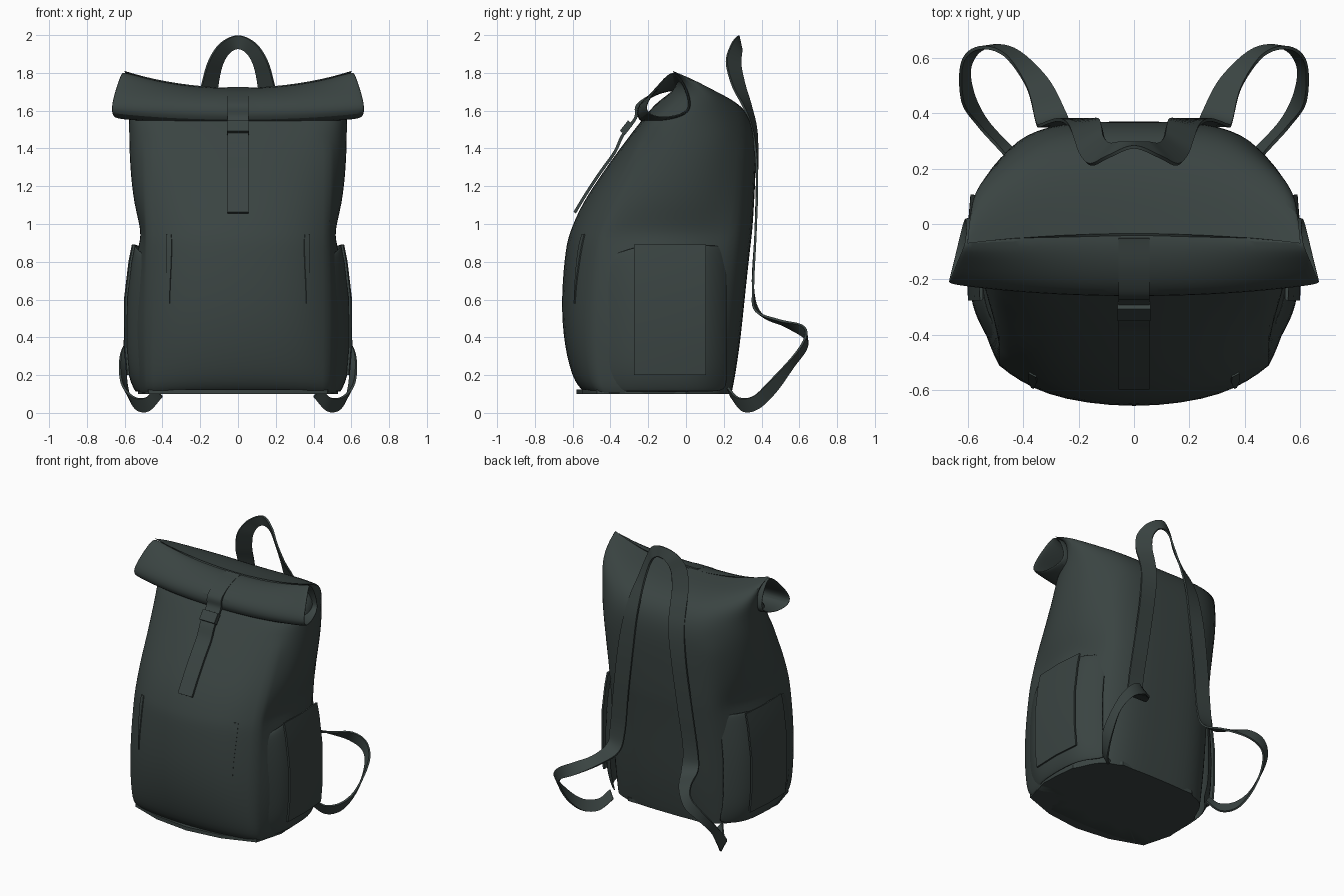
import bpy, bmesh, math
from mathutils import Vector

if "Cube" in bpy.data.objects:
    bpy.data.objects.remove(bpy.data.objects["Cube"])

fabric = bpy.data.materials.new("dark green grey fabric")
fabric.diffuse_color = (0.042, 0.057, 0.054, 1)
fabric.use_nodes = True
fabric.node_tree.nodes["Principled BSDF"].inputs["Base Color"].default_value = fabric.diffuse_color


def grid(name, rows, closed=False, caps=0, solid=0, sub=0, angle=60, creases=(), crease_bottom=False):
    """Skin a list of point rows; optional wrap, end caps, thickness and smoothing."""
    bm = bmesh.new()
    vs = [[bm.verts.new(p) for p in r] for r in rows]
    n = len(rows[0])
    for a, b in zip(vs, vs[1:]):
        for i in range(n if closed else n - 1):
            j = (i + 1) % n
            bm.faces.new((a[i], a[j], b[j], b[i]))
    if caps:
        bm.faces.new(vs[0])
    if caps > 1:
        bm.faces.new(vs[-1])
    cl = bm.edges.layers.float.new("crease_edge")
    for c, v in creases:
        for a, b in zip(vs[:9], vs[1:9]):
            bm.edges.get((a[c], b[c]))[cl] = v
    if crease_bottom:
        for i in range(n):
            bm.edges.get((vs[0][i], vs[0][(i + 1) % n]))[cl] = 1
    bmesh.ops.recalc_face_normals(bm, faces=bm.faces[:])
    me = bpy.data.meshes.new(name)
    bm.to_mesh(me)
    bm.free()
    ob = bpy.data.objects.new(name, me)
    bpy.context.collection.objects.link(ob)
    me.materials.append(fabric)
    bpy.ops.object.select_all(action='DESELECT')
    ob.select_set(True)
    bpy.context.view_layer.objects.active = ob
    bpy.ops.object.shade_smooth_by_angle(angle=math.radians(angle))
    if solid:
        m = ob.modifiers.new("thickness", 'SOLIDIFY')
        m.thickness, m.offset = solid, 0
        if not sub:
            ob.modifiers.new("crisp rim", 'EDGE_SPLIT').split_angle = math.radians(50)
    if sub:
        m = ob.modifiers.new("smooth", 'SUBSURF')
        m.levels = m.render_levels = sub
    return ob


def spline(pts, steps=6):
    """Catmull-Rom through vectors."""
    p = [Vector(q) for q in pts]
    p = [2 * p[0] - p[1]] + p + [2 * p[-1] - p[-2]]
    out = []
    for a, b, c, d in zip(p, p[1:], p[2:], p[3:]):
        for k in range(steps):
            t = k / steps
            out.append(0.5 * (2 * b + (c - a) * t + (2 * a - 5 * b + 4 * c - d) * t * t
                              + (3 * b - a - 3 * c + d) * t ** 3))
    return out + [p[-2]]


def ribbon(name, path, widths, solid=0.012):
    c, w = spline(path), spline(widths)
    return grid(name, [(a - b / 2, a + b / 2) for a, b in zip(c, w)], solid=solid, angle=40)


# Main bag: z, back y, side x, front corner x, corner y, front y, lift of the sides
levels = [
    (0.10, .24, .535, .475, -.45, -.52, 0), (0.14, .25, .55, .487, -.49, -.60, 0),
    (0.35, .285, .575, .487, -.515, -.66, 0), (0.60, .31, .575, .487, -.51, -.68, 0),
    (0.88, .34, .54, .487, -.47, -.655, 0), (0.95, .35, .515, .487, -.45, -.635, 0),
    (1.10, .36, .56, .49, -.395, -.575, 0), (1.30, .37, .58, .49, -.30, -.435, 0),
    (1.45, .37, .585, .49, -.235, -.32, 0), (1.56, .345, .585, .50, -.18, -.23, .01),
    (1.64, .28, .59, .52, -.02, -.17, .04), (1.69, .15, .60, .53, .0, -.08, .08),
    (1.71, -.03, .61, .54, -.03, -.03, .10)]
rows = []
for z, yb, xs, xf, yc, yf, lift in levels:
    def Y(t):
        return yb + (yc - yb) * t
    half = [(.28, yb), (.42, Y(.1)), (xs - .035, Y(.32)), (xs, Y(.58)), (xs - .02, Y(.82)),
            (xf, yc), (.34, yc + .7 * (yf - yc))]
    ring = [(0, yb)] + half + [(0, yf)] + [(-x, y) for x, y in reversed(half)]
    rows.append([(x, y - lift * .4 * (x / .6) ** 2, z + lift * (x / .6) ** 2) for x, y in ring])
bag = grid("bag_body", rows, closed=True, caps=1, sub=2, crease_bottom=True,
           creases=((6, .9), (10, .9), (2, .3), (14, .3)))

# Flat base plate
base = [(.29, .235), (.51, .0), (.53, -.27), (.475, -.47), (.25, -.55), (0, -.58)]
base = base + [(-x, y) for x, y in reversed(base[:-1])]
grid("base_plate", [[(x, y, z) for x, y in base] for z in (.1, .125)], closed=True, caps=2, angle=30)

# Rolled top: hollow sleeve, sections given as end (y, z, x) and centre (y, z)
end = [(-.07, 1.825, .61), (-.13, 1.75, .64), (-.21, 1.65, .67), (-.215, 1.585, .675),
       (-.12, 1.555, .65), (.01, 1.585, .62), (.025, 1.64, .61), (-.01, 1.745, .61)]
mid = [(-.05, 1.72), (-.16, 1.695), (-.26, 1.63), (-.255, 1.545),
       (-.17, 1.53), (0, 1.56), (.03, 1.63), (.02, 1.69)]
rows = []
for k in range(-6, 7):
    u = k / 6
    s = abs(u) ** 2.2
    rows.append([(u * e[2], m[0] + (e[0] - m[0]) * s, m[1] + (e[1] - m[1]) * s) for e, m in zip(end, mid)])
grid("rolled_top", rows, closed=True, solid=.016, sub=2)

# Ray cast onto the finished bag so details follow its front
bpy.context.view_layer.update()
shape = bag.evaluated_get(bpy.context.evaluated_depsgraph_get())


def front_y(x, z):
    hit, loc, *_ = shape.ray_cast(Vector((x, -2, z)), Vector((0, 1, 0)))
    return loc.y if hit else -.3


# Closing strap over the roll and down the front
path = [(0, -.05, 1.718), (0, -.16, 1.69), (0, -.255, 1.63), (0, -.268, 1.56), (0, -.335, 1.47)]
path += [(0, front_y(0, z) - .015, z) for z in (1.38, 1.28, 1.17)] + [(0, front_y(0, 1.06) - .02, 1.06)]
ribbon("closing_strap", path, [(.11, 0, 0)] * len(path), .016)

# Buckle
bpy.ops.mesh.primitive_cube_add(size=1, location=(0, -.315, 1.51), rotation=(math.radians(-38), 0, 0))
buckle = bpy.context.object
buckle.name = "strap_buckle"
buckle.scale = (.118, .035, .07)
buckle.data.materials.append(fabric)
bev = buckle.modifiers.new("rounded", 'BEVEL')
bev.width, bev.segments = .008, 2

# Shoulder strap (right, from the bottom up) running on into half of the handle
sp = [(.42, .23, .11), (.48, .29, .045), (.55, .37, .055), (.60, .46, .14), (.605, .575, .28),
      (.55, .635, .375), (.45, .62, .43), (.35, .51, .475), (.30, .385, .53), (.285, .355, .66),
      (.25, .368, .95), (.21, .376, 1.25), (.18, .364, 1.48), (.165, .325, 1.62),
      (.15, .28, 1.73), (.12, .252, 1.85), (.07, .268, 1.93)]
sw = [(.04, -.02, .05), (.02, -.025, .07), (.02, -.03, .066), (.035, -.04, .05), (.03, .01, .07),
      (.02, .0, .075), (.035, -.02, .07), (.075, -.03, .03), (.11, -.03, .02), (.115, 0, 0),
      (.115, 0, 0), (.115, 0, 0), (.11, -.02, 0), (.1, -.04, 0),
      (.085, -.065, 0), (.07, -.075, .02), (.045, -.05, .05)]


def mirrored(l):
    return [(-a, b, c) for a, b, c in reversed(l)]


ribbon("shoulder_straps_and_handle", sp + [(0, .285, 1.962)] + mirrored(sp),
       sw + [(0, -.015, .07)] + mirrored(sw))

# Pocket profile by height (z, outermost x) and section (y, x offset)
pocket = [(.11, .54), (.2, .58), (.35, .593), (.6, .592), (.8, .568), (.89, .55)]
gusset = [(.22, -.155), (.11, -.02), (-.08, .002), (-.27, -.004), (-.36, -.04), (-.48, -.11)]

for side, s in (("right", 1), ("left", -1)):
    # Side pocket and its raised panel
    grid("side_pocket_" + side,
         [[(s * (x + dx), y, z - (.05 if z > .85 and y < -.3 else 0)) for y, dx in gusset] for z, x in pocket],
         solid=.012, sub=2)
    grid("pocket_panel_" + side,
         [[(s * (x + dx + .004), y, z) for y, dx in ((.105, -.013), (-.08, .002), (-.275, -.004))]
          for z, x in pocket[1:]], solid=.012, angle=40)
    # Front zip welt
    zs = [.58, .68, .78, .88, .945]
    ribbon("zip_welt_" + side, [(s * .365, front_y(s * .365, z) - .001, z) for z in zs],
           [(w, s * w * .5, 0) for w in (.008, .014, .024, .03, .026)], .01)
